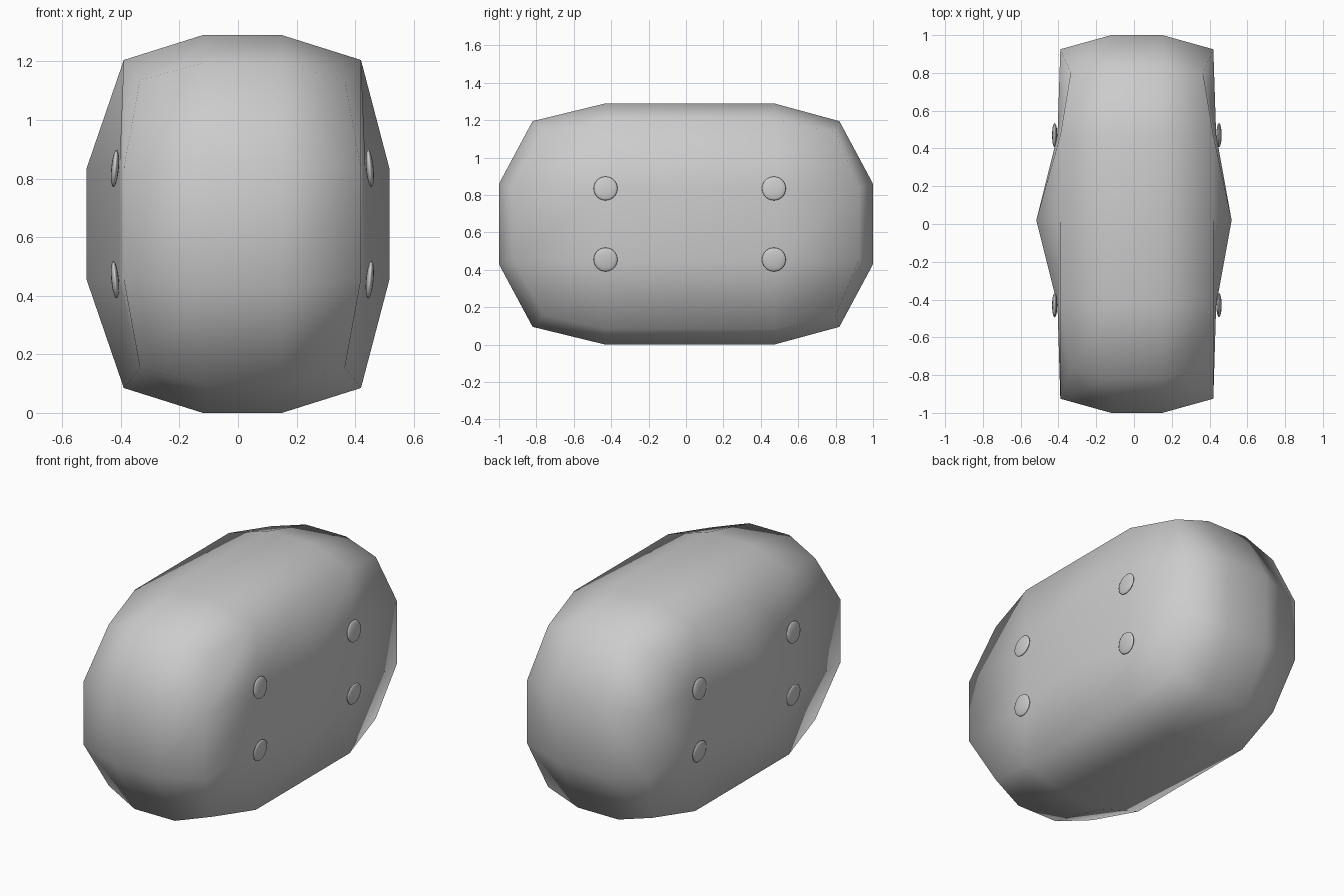
import bpy
import bmesh
import math
from itertools import product
from mathutils import Matrix

if "Cube" in bpy.data.objects:
    bpy.data.objects.remove(bpy.data.objects["Cube"], do_unlink=True)


def make_material(name, colour):
    mat = bpy.data.materials.new(name)
    mat.use_nodes = True
    mat.diffuse_color = colour
    mat.node_tree.nodes["Principled BSDF"].inputs["Base Color"].default_value = colour
    return mat


grey = make_material("light grey", (0.6, 0.6, 0.6, 1))


def finish(bm, name):
    bmesh.ops.recalc_face_normals(bm, faces=bm.faces)
    mesh = bpy.data.meshes.new(name)
    bm.to_mesh(mesh)
    bm.free()
    mesh.shade_smooth()
    mesh.materials.append(grey)
    obj = bpy.data.objects.new(name, mesh)
    bpy.context.collection.objects.link(obj)
    return obj


CENTRE = (0.015, 0.02, 0.645)
CELLS = (3, 4, 3)


def place(index):
    """Rounded-box position of one lattice point, set by which sides it lies on."""
    ext = [n in (0, c) for n, c in zip(index, CELLS)]
    sign = [(2 * n > c) - (2 * n < c) for n, c in zip(index, CELLS)]
    on_x, on_y, on_z = ext
    half = [0.135, 0.45, 0.19 if on_x else 0.215]
    off = list(CENTRE)
    if sum(ext) == 3:                       # corners
        half = [0.35, 0.78, 0.49]
    elif on_x and on_y:                     # upright edges
        half[0], half[1] = 0.405, 0.925
        off[1] = 0
    elif on_x and on_z:                     # long edges
        half[0], half[2] = 0.405, 0.56
    elif on_y and on_z:                     # end edges
        half[1], half[2] = 0.82, 0.55
        off[1] = 0
    elif on_x:                              # sides, bulging at the middle
        half[0] = 0.42 if sign[1] else 0.517
        off[0] = CENTRE[0] if sign[1] else 0
    elif on_y:                              # front and back
        half[1], off[1] = 1.0, 0
    else:                                   # top and bottom
        half[2] = 0.645
    return [o + s * h for o, s, h in zip(off, sign, half)]


# Body: surface of a coarse lattice box
bm = bmesh.new()
verts = {}
for axis in range(3):
    u, v = [a for a in range(3) if a != axis]
    for side, a, b in product((0, CELLS[axis]), range(CELLS[u]), range(CELLS[v])):
        loop = []
        for da, db in ((0, 0), (1, 0), (1, 1), (0, 1)):
            index = [side] * 3
            index[u], index[v] = a + da, b + db
            key = tuple(index)
            if key not in verts:
                verts[key] = bm.verts.new(place(key))
            loop.append(verts[key])
        bm.faces.new(loop)
finish(bm, "body")

# Side studs: flattened balls set into both sides
for sx, sy, sz in product((-1, 1), (-1, 1), (-1, 1)):
    bm = bmesh.new()
    bmesh.ops.create_uvsphere(bm, u_segments=24, v_segments=12, radius=0.064)
    bmesh.ops.scale(bm, verts=bm.verts, vec=(0.2, 1, 1))
    bmesh.ops.rotate(bm, verts=bm.verts,
                     matrix=Matrix.Rotation(math.radians(-5 * sx * sz), 3, "Y"))
    name = "_".join(("left" if sx > 0 else "right", "back" if sy > 0 else "front",
                     "upper" if sz > 0 else "lower", "stud"))
    stud = finish(bm, name)
    stud.location = (CENTRE[0] + sx * 0.435, CENTRE[1] + sy * 0.45, CENTRE[2] + sz * 0.19)
